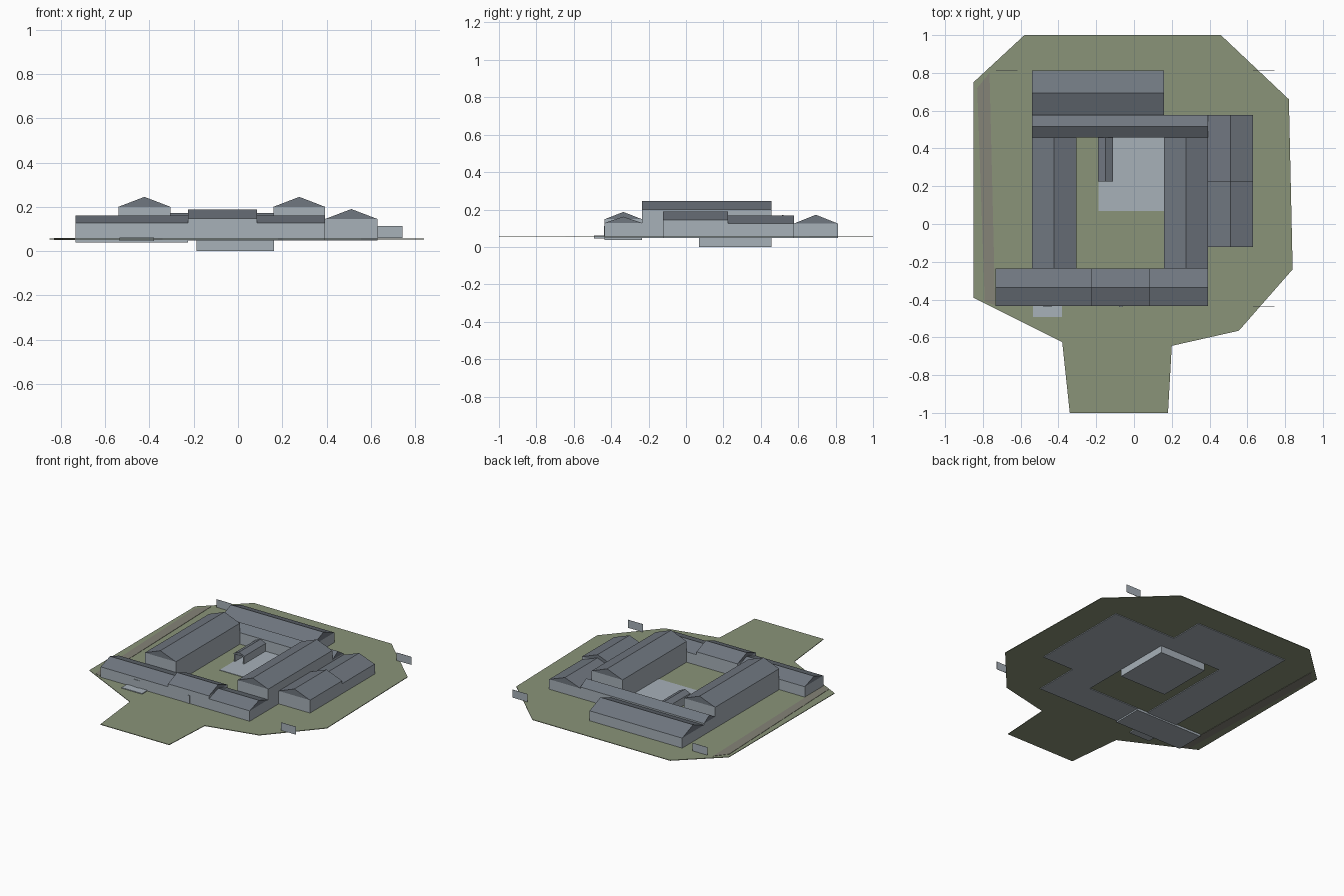
import bpy, bmesh

if "Cube" in bpy.data.objects:
    bpy.data.objects.remove(bpy.data.objects["Cube"])


def material(name, rgb):
    m = bpy.data.materials.new(name)
    lin = [((c / 255 + 0.055) / 1.055) ** 2.4 for c in rgb]
    m.diffuse_color = (*lin, 1)
    m.use_nodes = True
    m.node_tree.nodes["Principled BSDF"].inputs["Base Color"].default_value = m.diffuse_color
    return m


WALL = material("pale grey wall", (167, 177, 185))
ROOF = material("slate roof", (112, 119, 128))
GRASS = material("grass green", (138, 148, 121))
EARTH = material("bare earth", (133, 131, 119))


def make(name, verts, faces, *mats):
    mesh = bpy.data.meshes.new(name)
    mesh.from_pydata(verts, [], faces)
    bm = bmesh.new()
    bm.from_mesh(mesh)
    bmesh.ops.recalc_face_normals(bm, faces=bm.faces)
    bm.to_mesh(mesh)
    bm.free()
    obj = bpy.data.objects.new(name, mesh)
    bpy.context.collection.objects.link(obj)
    for m in mats:
        mesh.materials.append(m)
    return obj


def slab(name, outline, z0, z1, mat):
    """Upright prism over a plan outline."""
    n = len(outline)
    verts = [(x, y, z) for z in (z0, z1) for x, y in outline]
    faces = [tuple(range(n)), tuple(range(n, 2 * n))]
    faces += [(i, (i + 1) % n, n + (i + 1) % n, n + i) for i in range(n)]
    return make(name, verts, faces, mat)


def box(name, x0, x1, y0, y1, z0, z1, mat):
    return slab(name, [(x0, y0), (x1, y0), (x1, y1), (x0, y1)], z0, z1, mat)


def gable(name, x0, x1, y0, y1, eave, ridge, axis, base=0.048):
    """Walled block with a pitched roof; ridge runs along the given axis."""
    a0, a1, b0, b1 = (x0, x1, y0, y1) if axis == 'x' else (y0, y1, x0, x1)
    profile = [(b0, base), (b1, base), (b1, eave), ((b0 + b1) / 2, ridge), (b0, eave)]
    verts = [(a, b, z) if axis == 'x' else (b, a, z) for a in (a0, a1) for b, z in profile]
    walls = [(0, 1, 6, 5), (1, 2, 7, 6), (4, 0, 5, 9), (0, 1, 2, 4), (5, 6, 7, 9)]
    roof = [(2, 3, 8, 7), (3, 4, 9, 8), (2, 3, 4), (7, 8, 9)]
    obj = make(name, verts, walls + roof, WALL, ROOF)
    for i, p in enumerate(obj.data.polygons):
        p.material_index = int(i >= len(walls))
    return obj


# Site
slab("ground", [(-0.58, 1), (0.46, 1), (0.82, 0.66), (0.84, -0.24), (0.555, -0.565),
                (0.20, -0.645), (0.18, -1), (-0.34, -1), (-0.38, -0.625),
                (-0.85, -0.39), (-0.85, 0.75)], 0.053, 0.057, GRASS)
slab("earth_bank", [(-0.83, 0.72), (-0.765, 0.80), (-0.735, -0.43), (-0.79, -0.41)],
     0.051, 0.059, EARTH)

# Courtyard wings
gable("west_wing", -0.54, -0.305, -0.235, 0.457, 0.20, 0.245, 'y')
gable("east_wing", 0.16, 0.393, -0.235, 0.457, 0.20, 0.245, 'y')

# North corridor and north block
gable("north_corridor", -0.54, 0.393, 0.457, 0.577, 0.135, 0.172, 'x')
gable("north_block", -0.54, 0.16, 0.577, 0.812, 0.125, 0.172, 'x')

# South range: low, raised, low
gable("south_range_left", -0.733, -0.225, -0.435, -0.235, 0.128, 0.162, 'x', 0.038)
gable("south_range_middle", -0.225, 0.085, -0.435, -0.235, 0.148, 0.187, 'x')
gable("south_range_right", 0.085, 0.393, -0.435, -0.235, 0.128, 0.162, 'x')

# Outer east range: raised front part, lower back part
gable("outer_east_front", 0.393, 0.63, -0.122, 0.225, 0.145, 0.19, 'y')
gable("outer_east_back", 0.393, 0.63, 0.225, 0.577, 0.125, 0.168, 'y')

# Paved yard over the basement
box("basement_yard", -0.188, 0.163, 0.07, 0.457, 0.0, 0.06, WALL)

# Stair shelter: two side walls carrying a small pitched roof
for side, x in (("left", -0.188), ("right", -0.12)):
    box("stair_shelter_wall_" + side, x, x + 0.008, 0.225, 0.457, 0.06, 0.112, WALL)
gable("stair_shelter_roof", -0.19, -0.11, 0.225, 0.457, 0.114, 0.132, 'y', 0.11)

# Entrance step and door leaves
box("entrance_step", -0.535, -0.38, -0.493, -0.435, 0.045, 0.062, WALL)
for i, (x0, x1) in enumerate([(-0.48, -0.444), (-0.444, -0.438), (-0.08, -0.06)]):
    box(f"door_leaf_{i + 1}", x0, x1, -0.439, -0.434, 0.058, 0.112, WALL)

# Free-standing boundary panels
for i, (x, y) in enumerate([(0.63, -0.436), (0.63, 0.812), (-0.73, 0.812)]):
    box(f"boundary_panel_{i + 1}", x, x + 0.113, y - 0.001, y + 0.001, 0.06, 0.114, WALL)
